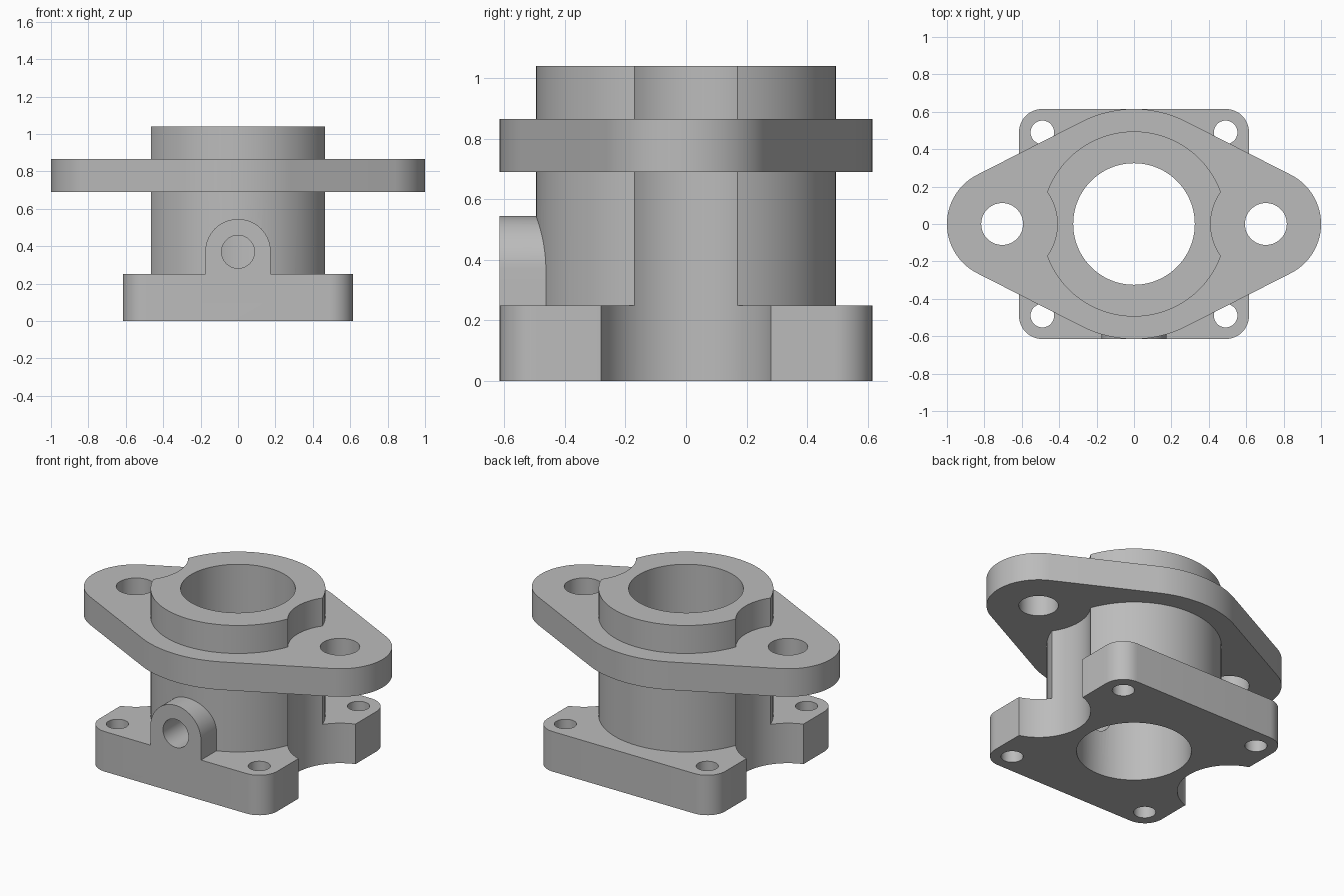
import bpy, bmesh
from math import sin, cos, pi, acos
from mathutils import Matrix

if "Cube" in bpy.data.objects:
    bpy.data.objects.remove(bpy.data.objects["Cube"])

# Main sizes
R_BODY, R_BORE, HEIGHT = 0.495, 0.325, 1.04
HALF, BASE_H, CORNER = 0.615, 0.25, 0.125
EAR_X, EAR_R, EAR_HOLE = 0.705, 0.295, 0.112
FLANGE_LOW, FLANGE_TOP = 0.69, 0.865

grey = bpy.data.materials.new("cast grey")
grey.use_nodes = True
colour = (0.5, 0.5, 0.5, 1)
grey.diffuse_color = colour
grey.node_tree.nodes["Principled BSDF"].inputs["Base Color"].default_value = colour


def arc(cx, cy, r, start, end, steps):
    """Points along an arc, both ends included."""
    angles = [start + (end - start) * i / steps for i in range(steps + 1)]
    return [(cx + r * cos(a), cy + r * sin(a)) for a in angles]


def circle(cx, cy, r, steps=96):
    return arc(cx, cy, r, 0, 2 * pi, steps)[:-1]


def prism(name, outline, low, high, matrix=Matrix()):
    """Extrude a counter-clockwise outline from low to high."""
    bm = bmesh.new()
    base = bm.faces.new([bm.verts.new((x, y, low)) for x, y in outline])
    top = bmesh.ops.extrude_face_region(bm, geom=[base])["geom"]
    verts = [v for v in top if isinstance(v, bmesh.types.BMVert)]
    bmesh.ops.translate(bm, verts=verts, vec=(0, 0, high - low))
    bmesh.ops.recalc_face_normals(bm, faces=bm.faces)
    bm.transform(matrix)
    mesh = bpy.data.meshes.new(name)
    bm.to_mesh(mesh)
    bm.free()
    mesh.materials.append(grey)
    obj = bpy.data.objects.new(name, mesh)
    bpy.context.collection.objects.link(obj)
    return obj


def combine(target, tool, operation):
    """Apply a boolean and discard the tool."""
    mod = target.modifiers.new(operation, "BOOLEAN")
    mod.object, mod.operation, mod.solver = tool, operation, "EXACT"
    bpy.context.view_layer.objects.active = target
    bpy.ops.object.modifier_apply(modifier=mod.name)
    bpy.data.objects.remove(tool)


# Square base with rounded corners
inner = HALF - CORNER
outline = []
for i, (sx, sy) in enumerate([(1, 1), (-1, 1), (-1, -1), (1, -1)]):
    outline += arc(sx * inner, sy * inner, CORNER, i * pi / 2, (i + 1) * pi / 2, 12)
casting = prism("flanged_housing", outline, 0, BASE_H)

# Central barrel
combine(casting, prism("barrel", circle(0, 0, R_BODY), 0.1, HEIGHT), "UNION")

# Arched boss on the front, outline drawn in the xz plane
to_front = Matrix.Rotation(pi / 2, 4, "X")
boss_z, boss_r = 0.37, 0.175
arch = arc(0, boss_z, boss_r, 0, pi, 32) + [(-boss_r, 0.1), (boss_r, 0.1)]
combine(casting, prism("boss", arch, 0.4, HALF, to_front), "UNION")

# Bolt clearance scallops on both sides
for side in (-1, 1):
    combine(casting, prism("scallop", circle(side * EAR_X, 0, EAR_R), -0.1, 1.2), "DIFFERENCE")

# Two-eared flange: three arcs joined by tangent lines
t = acos((HALF - EAR_R) / EAR_X)
outline = (arc(EAR_X, 0, EAR_R, -t, t, 40) + arc(0, 0, HALF, t, pi - t, 40)
           + arc(-EAR_X, 0, EAR_R, pi - t, pi + t, 40)
           + arc(0, 0, HALF, pi + t, 2 * pi - t, 40))
combine(casting, prism("flange", outline, FLANGE_LOW, FLANGE_TOP), "UNION")

# Bore, side port and bolt holes
combine(casting, prism("bore", circle(0, 0, R_BORE), -0.1, 1.2), "DIFFERENCE")
combine(casting, prism("port", circle(0, boss_z, 0.088, 48), 0.1, 0.8, to_front), "DIFFERENCE")
for side in (-1, 1):
    combine(casting, prism("ear_hole", circle(side * EAR_X, 0, EAR_HOLE, 64), 0.6, 0.95), "DIFFERENCE")
    for end in (-1, 1):
        hole = circle(side * inner, end * inner, 0.063, 48)
        combine(casting, prism("base_hole", hole, -0.1, 0.4), "DIFFERENCE")

# Smooth curved walls, sharp rims
bpy.ops.object.select_all(action="DESELECT")
casting.select_set(True)
bpy.context.view_layer.objects.active = casting
bpy.ops.object.shade_smooth_by_angle(angle=pi / 6)
